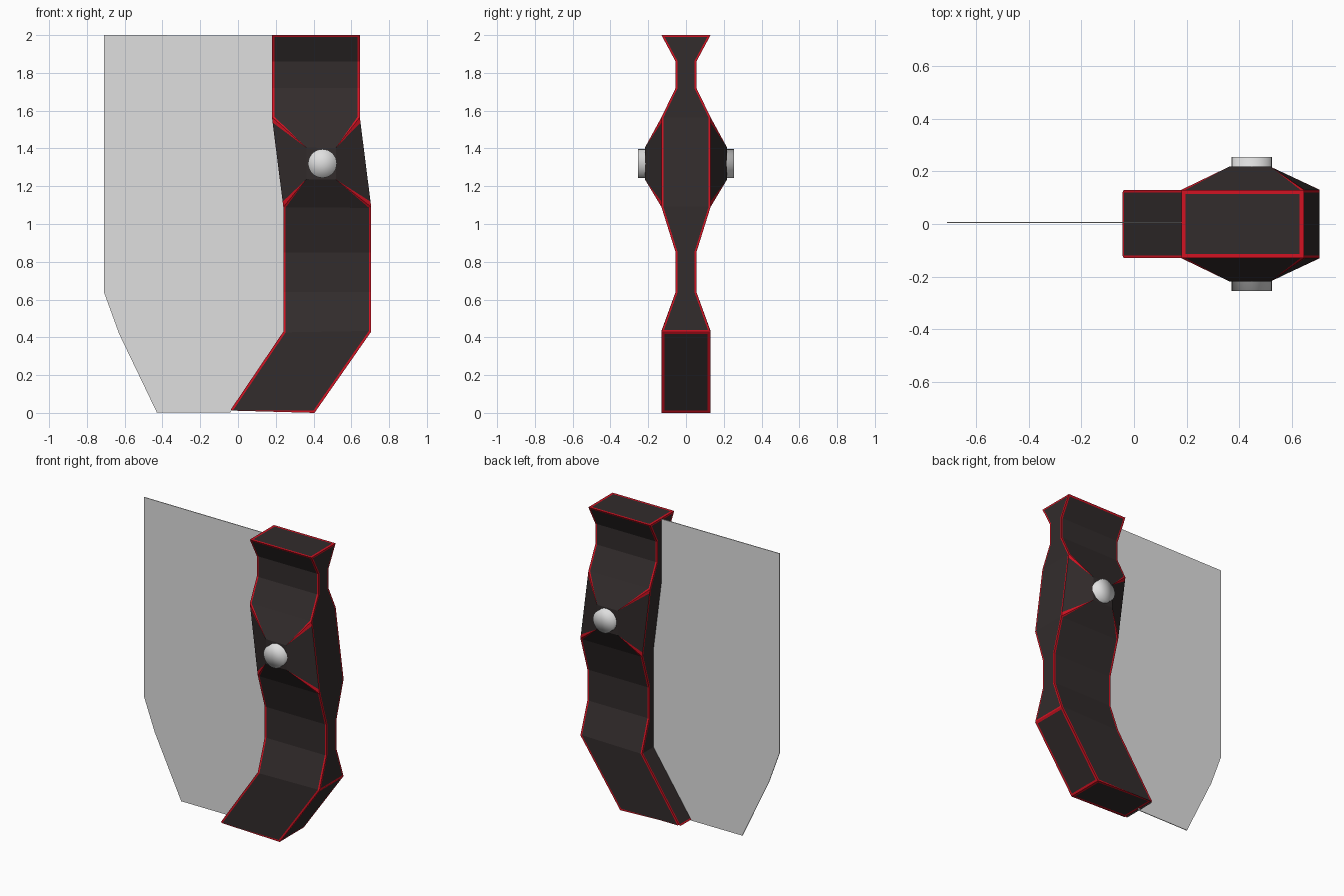
import bpy, bmesh, math
from mathutils import Matrix

if "Cube" in bpy.data.objects:
    bpy.data.objects.remove(bpy.data.objects["Cube"])


def material(name, rgb):
    m = bpy.data.materials.new(name)
    m.diffuse_color = (*rgb, 1)
    m.use_nodes = True
    m.node_tree.nodes["Principled BSDF"].inputs["Base Color"].default_value = m.diffuse_color
    return m


dark = material("dark grip", (0.032, 0.025, 0.025))
red = material("red trim", (0.65, 0.006, 0.016))
silver = material("silver steel", (0.74, 0.74, 0.74))


def finish(bm, name, mats):
    bmesh.ops.recalc_face_normals(bm, faces=bm.faces)
    me = bpy.data.meshes.new(name)
    bm.to_mesh(me)
    bm.free()
    for m in mats:
        me.materials.append(m)
    ob = bpy.data.objects.new(name, me)
    bpy.context.collection.objects.link(ob)
    return ob


# Handle: cross-sections (z, left x, right x, half thickness)
rows = [(0, -.05, .405, .13), (.43, .24, .705, .13), (.64, .24, .705, .055),
        (.85, .24, .705, .055), (1.09, .24, .705, .13), (1.565, .18, .645, .13),
        (1.72, .18, .645, .055), (1.86, .18, .645, .055), (2, .18, .645, .13)]
GUARD = 4  # the row span that swells into the pin boss
bm = bmesh.new()
rings = [[bm.verts.new(p) for p in ((l, -h, z), (r, -h, z), (r, h, z), (l, h, z))]
         for z, l, r, h in rows]
groups = {k: [] for k in ("front", "back", "left", "right", "right_foot",
                          "top", "bottom")}
flats = []


def cheek(c0, c1, p1, p0):
    """Plain side face of the boss with red wedges tapering along its ridges."""
    q0 = bm.verts.new(c0.co.lerp(c1.co, .06))
    q1 = bm.verts.new(c1.co.lerp(c0.co, .06))
    bm.faces.new((q0, q1, p1, p0))
    for tri in ((c0, q0, p0), (q1, c1, p1)):
        bm.faces.new(tri).material_index = 1


for i, (a, b) in enumerate(zip(rings, rings[1:])):
    for j, side in enumerate(("front", "right", "back", "left")):
        k = (j + 1) % 4
        quad = [a[j], a[k], b[k], b[j]]
        if i == GUARD and side in ("front", "back"):
            # Boss: truncated pyramid rising to a small flat
            s = -1 if side == "front" else 1
            xs = (.35, .53) if s < 0 else (.53, .35)
            flat = [bm.verts.new((x, s * .22, z)) for x, z in
                    ((xs[0], 1.24), (xs[1], 1.24), (xs[1], 1.40), (xs[0], 1.40))]
            flats += flat
            for n in range(4):
                m = (n + 1) % 4
                if n % 2:
                    cheek(quad[n], quad[m], flat[m], flat[n])
                else:
                    groups[side].append(bm.faces.new((quad[n], quad[m], flat[m], flat[n])))
            groups[side].append(bm.faces.new(flat))
        else:
            foot = "_foot" if i == 0 and side == "right" else ""
            groups[side + foot].append(bm.faces.new(quad))
groups["bottom"].append(bm.faces.new(rings[0][::-1]))
groups["top"].append(bm.faces.new(rings[-1]))
bmesh.ops.recalc_face_normals(bm, faces=bm.faces)

# Red trim along the border of every panel
widths = {"top": .016, "bottom": .016, "right_foot": .015, "left": .011, "right": .010}
for key, faces in groups.items():
    old = {v for f in faces for v in f.verts}
    rim = bmesh.ops.inset_region(bm, faces=faces, thickness=widths.get(key, .012),
                                 use_boundary=True, use_even_offset=True)
    for f in rim["faces"]:
        f.material_index = 1
    inner = {v for f in rim["faces"] for v in f.verts} - old
    for v in inner:
        if key in ("front", "back") and abs(v.co.y) > .2:
            # trim tapers to nothing at the boss flat
            v.co = min(flats, key=lambda p: (p.co - v.co).length).co.copy()
        elif key == "left" and v.co.z < .1:
            # wider trim at the toe of the foot
            v.co.x, v.co.z = v.co.x + .012, v.co.z + .0178
bmesh.ops.dissolve_degenerate(bm, dist=.0005, edges=bm.edges[:])
finish(bm, "handle", [dark, red])

# Blade: thin flat plate whose inner edge is buried in the handle
outline = [(-.71, 2), (-.71, .64), (-.63, .42), (-.43, .003), (-.04, .003),
           (.26, .42), (.26, 1.09), (.20, 1.56), (.20, 1.998)]
bm = bmesh.new()
face = bm.faces.new([bm.verts.new((x, .003, z)) for x, z in outline])
ext = bmesh.ops.extrude_face_region(bm, geom=[face])
bmesh.ops.translate(bm, vec=(0, .005, 0),
                    verts=[v for v in ext["geom"] if isinstance(v, bmesh.types.BMVert)])
finish(bm, "blade", [silver])

# Pin: smooth-shaded rod through the boss
bm = bmesh.new()
bmesh.ops.create_cone(bm, cap_ends=True, cap_tris=True, segments=32,
                      radius1=.076, radius2=.076, depth=.51,
                      matrix=Matrix.Translation((.447, 0, 1.32))
                      @ Matrix.Rotation(math.pi / 2, 4, 'X'))
for f in bm.faces:
    f.smooth = True
finish(bm, "pin", [silver])
